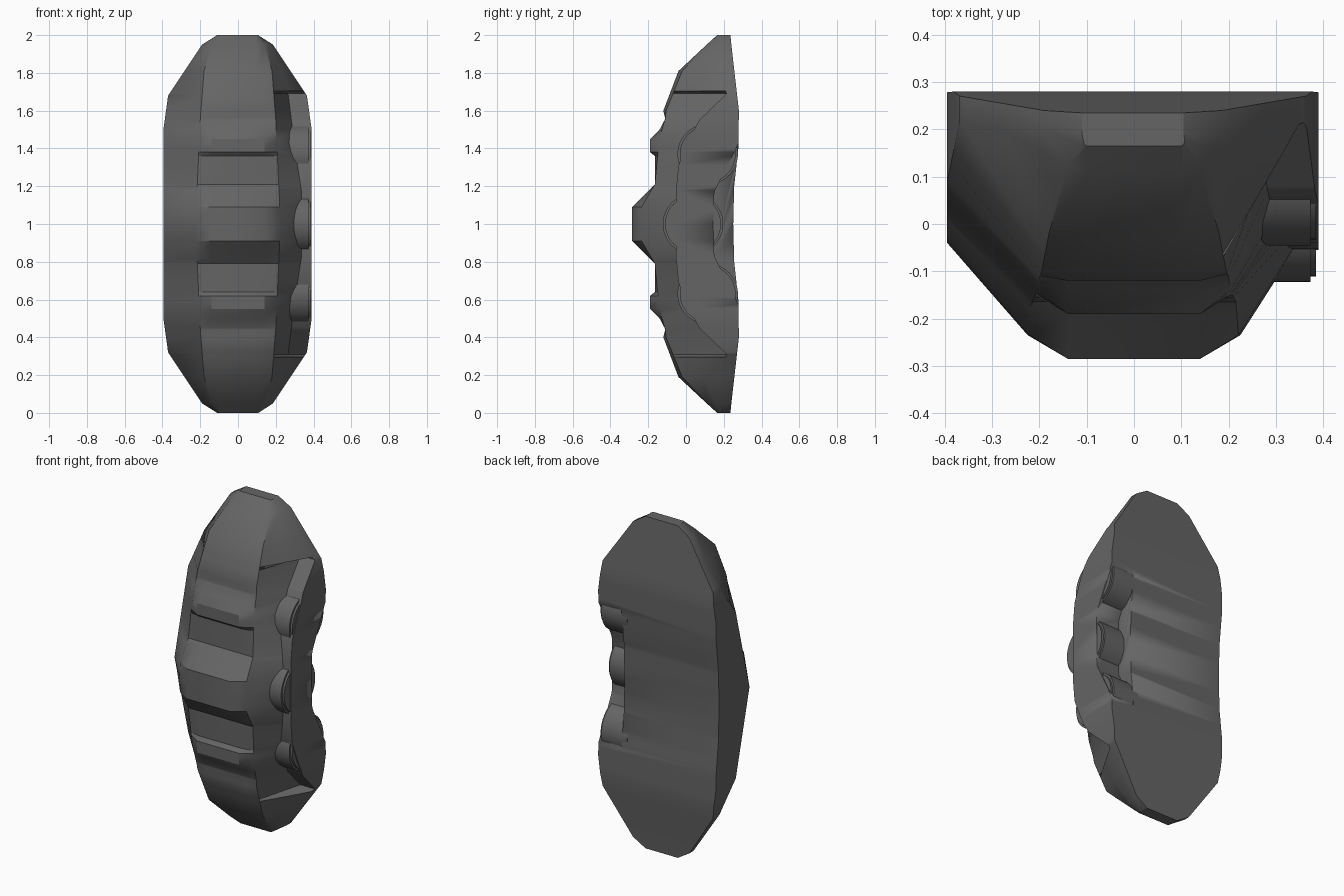
import bpy, bmesh, math
from mathutils import Matrix

if "Cube" in bpy.data.objects:
    bpy.data.objects.remove(bpy.data.objects["Cube"])

metal = bpy.data.materials.new("dark_grey_metal")
metal.use_nodes = True
GREY = (0.13, 0.13, 0.13, 1)
metal.diffuse_color = GREY
metal.node_tree.nodes["Principled BSDF"].inputs["Base Color"].default_value = GREY


def make(name, bm, smooth=32):
    bmesh.ops.recalc_face_normals(bm, faces=bm.faces)
    mesh = bpy.data.meshes.new(name)
    bm.to_mesh(mesh)
    bm.free()
    mesh.materials.append(metal)
    ob = bpy.data.objects.new(name, mesh)
    bpy.context.collection.objects.link(ob)
    bpy.ops.object.select_all(action='DESELECT')
    ob.select_set(True)
    bpy.context.view_layer.objects.active = ob
    bpy.ops.object.shade_smooth_by_angle(angle=math.radians(smooth))
    return ob


def at(curve, h):
    """Straight interpolation along a list of (height, value) points."""
    for (a, u), (b, v) in zip(curve, curve[1:]):
        if h <= b:
            return u + (v - u) * (h - a) / (b - a)
    return curve[-1][1]


# Caliper outline curves, measured by distance above or below mid height
back = [(0, .25), (.2, .255), (.4, .277), (.6, .28), (.95, .24), (1, .235)]
width = [(0, .395), (.5, .395), (.68, .37), (.95, .19), (1, .11)]
side = [(0, -.04), (.5, .09), (.68, .21), (.95, .2), (1, .19)]
shoulder_x = [(0, .225), (.55, .2), (.81, .18), (.95, .14), (1, .105)]
shoulder = [(0, -.235), (.09, -.235), (.21, -.165), (.36, -.15), (.45, -.14),
            (.56, -.11), (.6, -.105), (.81, -.02), (.95, .12), (1, .168)]
ridge_x = [(0, .14), (.6, .14), (.81, .1), (1, .1)]
ridge = [(0, -.285), (.09, -.285), (.21, -.165), (.36, -.165), (.38, -.19),
         (.45, -.19), (.5, -.14), (.56, -.108), (.6, -.12), (.81, -.04), (.95, .11), (1, .165)]
ledge_x = [(0, .34), (.18, .335), (.31, .315), (.45, .295), (.69, .265)]
ledge = [(0, -.055), (.18, -.053), (.31, -.04), (.45, .016), (.55, .07), (.69, .215)]
LEDGE_END = .69


def section(h):
    b, w, s = at(back, h), at(width, h), at(side, h)
    gx, g, cx, f = at(shoulder_x, h), at(shoulder, h), at(ridge_x, h), at(ridge, h)
    if h <= LEDGE_END:
        inner, outer = (at(ledge_x, h), at(ledge, h)), (w - .005, at(ledge, h))
    else:
        inner, outer = ((gx + w) / 2, (g + s) / 2), (w - .005, s)
    return [(-w, b), (-w, s), (-gx, g), (-cx, f), (cx, f), (gx, g), inner, outer, (w - .005, b)]


# Caliper body lofted through the sections
steps = {LEDGE_END + .015}
for c in (back, width, shoulder, ridge, ledge):
    steps |= {h for h, _ in c}
heights = sorted({1 + h for h in steps} | {1 - h for h in steps})
bm = bmesh.new()
rings = [[bm.verts.new((x, y, z)) for x, y in section(round(abs(z - 1), 4))] for z in heights]
for low, high in zip(rings, rings[1:]):
    for i in range(len(low)):
        j = (i + 1) % len(low)
        bm.faces.new((low[i], low[j], high[j], high[i]))
bm.faces.new(rings[0])
bm.faces.new(rings[-1])
body = make("caliper_body", bm)

# Pocket cut into the rear of the left flank
bm = bmesh.new()
pocket = [(.15, .83), (.4, .33), (.4, 1.67), (.15, 1.17), (.143, 1)]
face = bm.faces.new([bm.verts.new((.235, y, z)) for y, z in pocket])
new = bmesh.ops.extrude_face_region(bm, geom=[face])["geom"]
bmesh.ops.translate(bm, vec=(.3, 0, 0), verts=[v for v in new if isinstance(v, bmesh.types.BMVert)])
cutter = make("pocket_cutter", bm)
cutter.hide_render = True
cutter.hide_set(True)
cut = body.modifiers.new("pocket", 'BOOLEAN')
cut.operation = 'DIFFERENCE'
cut.solver = 'EXACT'
cut.object = cutter
bpy.context.view_layer.objects.active = body
body.select_set(True)
bpy.ops.object.modifier_apply(modifier="pocket")
bpy.data.objects.remove(cutter)

# Three pistons through the left flank
for name, y, z in (("upper", .115, 1.37), ("middle", .037, 1), ("lower", .115, .63)):
    bm = bmesh.new()
    place = Matrix.Translation((.2925, y, z)) @ Matrix.Rotation(math.pi / 2, 4, 'Y')
    bmesh.ops.create_cone(bm, cap_ends=True, segments=48, radius1=.16, radius2=.16,
                          depth=.185, matrix=place)
    rim = [e for e in bm.edges if all(v.co.x > .3 for v in e.verts)]
    bmesh.ops.bevel(bm, geom=rim, offset=.012, segments=2, affect='EDGES')
    make(name + "_piston", bm)
